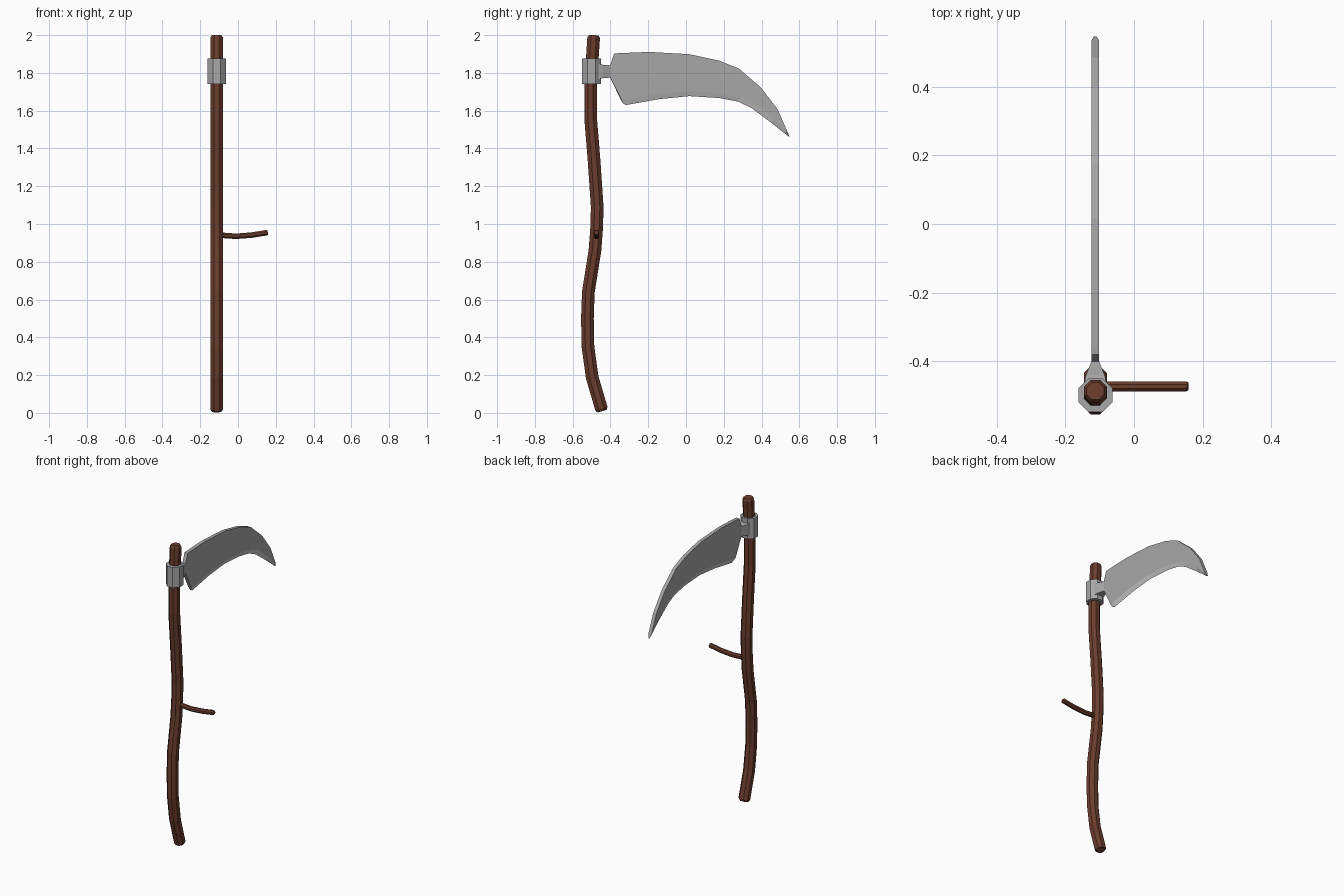
import bpy, bmesh, math
from mathutils import Vector

if "Cube" in bpy.data.objects:
    bpy.data.objects.remove(bpy.data.objects["Cube"])

CX = -0.113  # x of the shaft and blade


def material(name, *rgb):
    m = bpy.data.materials.new(name)
    m.diffuse_color = (*rgb, 1)
    m.use_nodes = True
    m.node_tree.nodes["Principled BSDF"].inputs["Base Color"].default_value = m.diffuse_color
    return m


wood = material("wood", 0.145, 0.046, 0.026)
steel = material("dark_steel", 0.39, 0.39, 0.39)
edge_steel = material("honed_steel", 0.8, 0.8, 0.8)


def loft(name, rings, mats, honed=()):
    """Skin equal-length rings and cap the ends; honed sides get the second material."""
    bm = bmesh.new()
    loops = [[bm.verts.new(p) for p in ring] for ring in rings]
    n = len(loops[0])
    for k, (a, b) in enumerate(zip(loops, loops[1:])):
        for i in range(n):
            j = (i + 1) % n
            f = bm.faces.new((a[i], a[j], b[j], b[i]))
            f.material_index = int(i in honed and k > 0)
    bm.faces.new(loops[0])
    bm.faces.new(loops[-1])
    bmesh.ops.recalc_face_normals(bm, faces=bm.faces)
    me = bpy.data.meshes.new(name)
    bm.to_mesh(me)
    bm.free()
    for m in mats:
        me.materials.append(m)
    ob = bpy.data.objects.new(name, me)
    bpy.context.collection.objects.link(ob)
    return ob


def tube(name, path, radius, side, mat, chamfer=0.0, n=8):
    """Octagonal tube along a planar path; side is the plane's normal."""
    pts = [Vector(p) for p in path]
    side = Vector(side)
    radii = [radius] * len(pts)
    if chamfer:  # narrowed end rings
        d0 = (pts[1] - pts[0]).normalized() * chamfer
        d1 = (pts[-2] - pts[-1]).normalized() * chamfer
        pts = [pts[0], pts[0] + d0, *pts[1:-1], pts[-1] + d1, pts[-1]]
        radii = [radius - chamfer * 0.6, *radii, radius - chamfer * 0.6]
    rings = []
    for i, p in enumerate(pts):
        t = (pts[min(i + 1, len(pts) - 1)] - pts[max(i - 1, 0)]).normalized()
        up = t.cross(side)
        rings.append([p + radii[i] / math.cos(math.pi / n)
                      * (side * math.cos(a) + up * math.sin(a))
                      for a in (math.tau * (k + 0.5) / n for k in range(n))])
    return loft(name, rings, [mat])


# Wavy wooden shaft
shaft = [(-0.444, 0.009), (-0.497, 0.19), (-0.519, 0.35), (-0.522, 0.5),
         (-0.517, 0.64), (-0.482, 0.86), (-0.473, 0.98), (-0.47, 1.09),
         (-0.487, 1.34), (-0.505, 1.56), (-0.505, 1.74), (-0.488, 2.0)]
tube("shaft", [(CX, y, z) for y, z in shaft], 0.0335, (1, 0, 0), wood, 0.014)

# Curved side grip
grip = [(CX, 0.948), (-0.07, 0.939), (-0.01, 0.935), (0.07, 0.941), (0.158, 0.955)]
tube("side_grip", [(x, -0.474, z) for x, z in grip], 0.0145, (0, 1, 0), wood, 0.006)

# Metal collar
tube("collar", [(CX, -0.5, 1.741), (CX, -0.5, 1.875)], 0.0495, (1, 0, 0), steel)

# Tapered tang joining collar and blade: y, half thickness, bottom, top
loft("tang", [[(CX - h, y, lo), (CX + h, y, lo), (CX + h, y, hi), (CX - h, y, hi)]
              for y, h, lo, hi in ((-0.47, 0.034, 1.765, 1.85),
                                   (-0.44, 0.027, 1.772, 1.843),
                                   (-0.402, 0.0115, 1.775, 1.84))], [steel])

# Blade stations: spine, bevel line and cutting edge, each as (y, z)
stations = [
    ((-0.402, 1.84), (-0.402, 1.778), (-0.402, 1.775)),
    ((-0.381, 1.902), (-0.342, 1.66), (-0.336, 1.64)),
    ((-0.36, 1.904), (-0.317, 1.66), (-0.317, 1.63)),
    ((-0.196, 1.911), (-0.143, 1.688), (-0.143, 1.661)),
    ((0.016, 1.899), (0.016, 1.704), (0.016, 1.677)),
    ((0.175, 1.865), (0.175, 1.693), (0.175, 1.667)),
    ((0.28, 1.823), (0.29, 1.672), (0.275, 1.648)),
    ((0.397, 1.722), (0.365, 1.638), (0.344, 1.616)),
    ((0.486, 1.606), (0.466, 1.553), (0.45, 1.537)),
    ((0.535, 1.493), (0.532, 1.487), (0.522, 1.48)),
    ((0.548, 1.462), (0.547, 1.463), (0.546, 1.462)),
]
rings = []
for i, (s, b, e) in enumerate(stations):
    h = 0.004 if i == len(stations) - 1 else 0.0115
    rings.append([(CX - h, *s), (CX + h, *s), (CX + h, *b), (CX, *e), (CX - h, *b)])
loft("blade", rings, [steel, edge_steel], honed=(2, 3))
